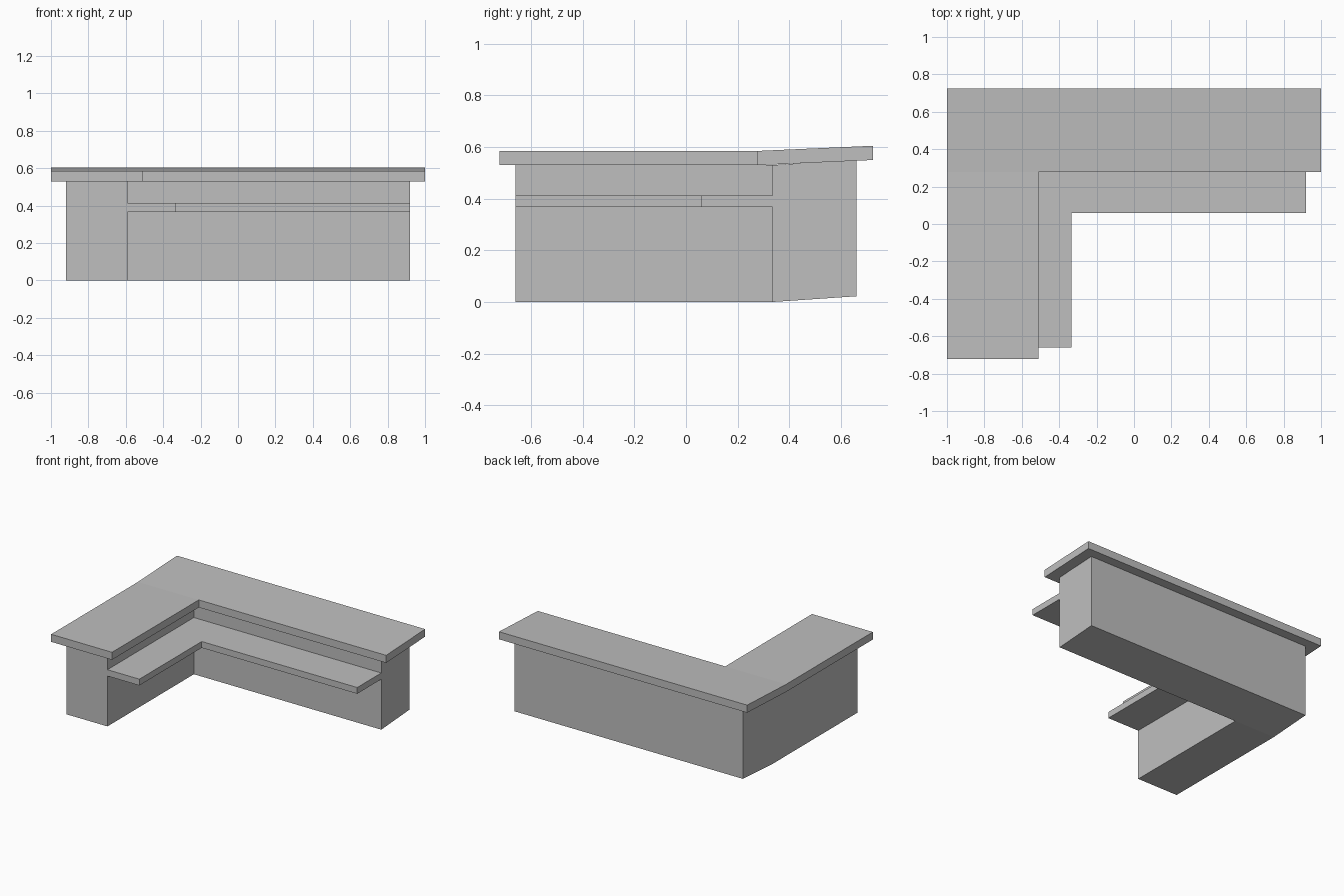
import bpy
import bmesh

cube = bpy.data.objects.get("Cube")
if cube:
    bpy.data.objects.remove(cube, do_unlink=True)

grey = bpy.data.materials.new("plain grey")
colour = (0.52, 0.52, 0.52, 1)
grey.diffuse_color = colour
grey.use_nodes = True
grey.node_tree.nodes["Principled BSDF"].inputs["Base Color"].default_value = colour


def l_slab(name, left, right, front, back, corner, bottom, top, lift=0):
    """L-shaped slab: a side arm plus a back arm whose rear edge is lifted."""
    cx, cy = corner
    bm = bmesh.new()
    outline = [(left, front), (cx, front), (cx, cy), (right, cy),
               (right, back), (left, back), (left, cy)]
    v = [bm.verts.new((x, y, bottom + (lift if y == back else 0)))
         for x, y in outline]
    faces = [bm.faces.new((v[0], v[1], v[2], v[6])),
             bm.faces.new((v[6], v[2], v[3], v[4], v[5]))]
    extruded = bmesh.ops.extrude_face_region(bm, geom=faces, use_keep_orig=True)
    verts = [g for g in extruded["geom"] if isinstance(g, bmesh.types.BMVert)]
    bmesh.ops.translate(bm, verts=verts, vec=(0, 0, top - bottom))
    bmesh.ops.recalc_face_normals(bm, faces=bm.faces)
    mesh = bpy.data.meshes.new(name)
    bm.to_mesh(mesh)
    bm.free()
    mesh.materials.append(grey)
    obj = bpy.data.objects.new(name, mesh)
    bpy.context.collection.objects.link(obj)
    return obj


# Solid counter base
l_slab("counter_base", -0.92, 0.92, -0.66, 0.66, (-0.59, 0.335), 0, 0.53, 0.022)
# Overhanging worktop
l_slab("worktop", -1, 1, -0.722, 0.725, (-0.51, 0.277), 0.53, 0.585, 0.02)
# Inner ledge below the worktop, fitted against the base
l_slab("inner_shelf", -0.59, 0.92, -0.66, 0.335, (-0.333, 0.058), 0.367, 0.413)
